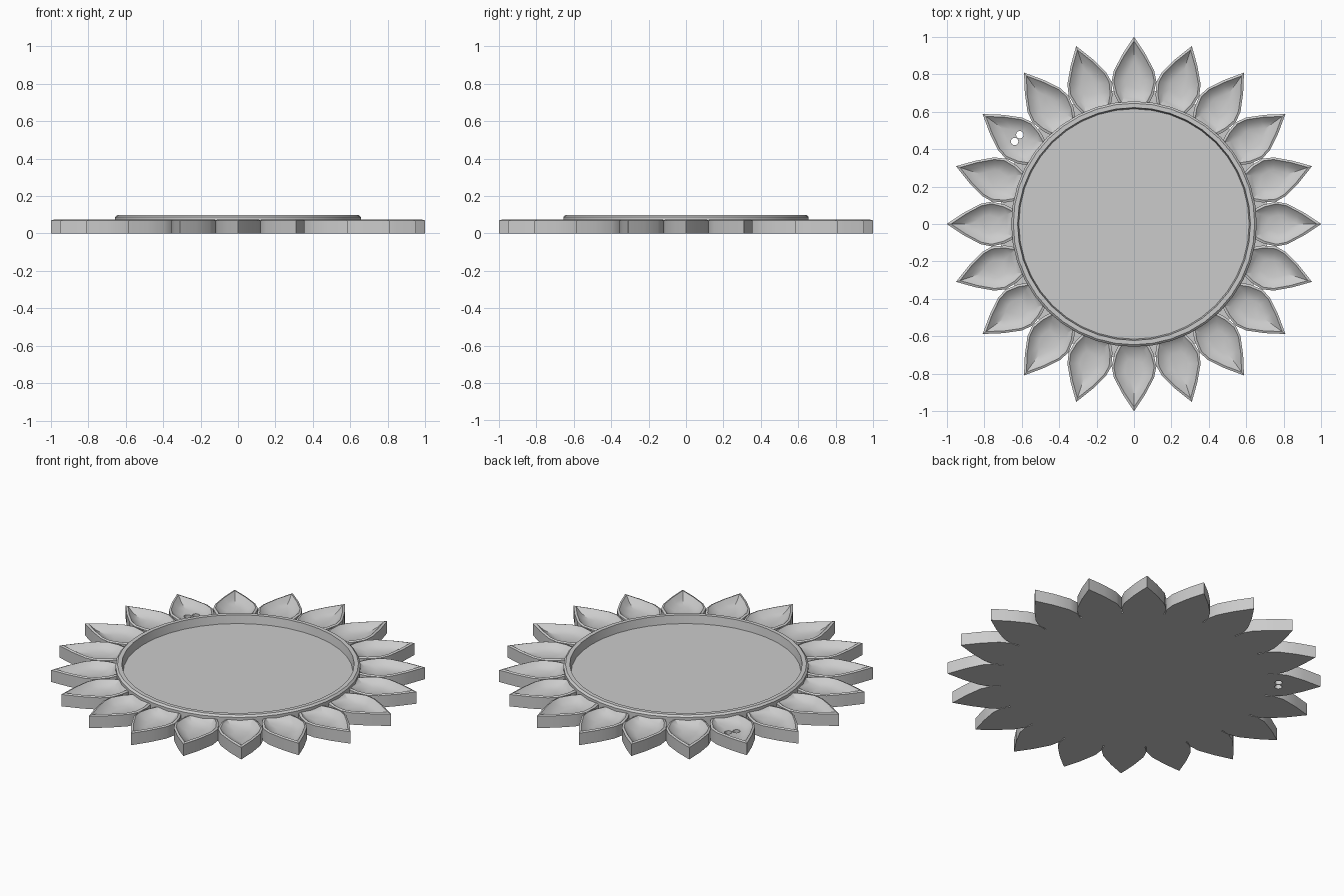
import bpy, bmesh, math
from mathutils import Vector

if "Cube" in bpy.data.objects:
    bpy.data.objects.remove(bpy.data.objects["Cube"])

grey = bpy.data.materials.new("plain_grey")
grey.use_nodes = True
COLOUR = (0.6, 0.6, 0.6, 1)
grey.diffuse_color = COLOUR
grey.node_tree.nodes["Principled BSDF"].inputs["Base Color"].default_value = COLOUR

PETALS = 20


def finish(bm, name):
    bmesh.ops.recalc_face_normals(bm, faces=bm.faces)
    mesh = bpy.data.meshes.new(name)
    bm.to_mesh(mesh)
    bm.free()
    mesh.materials.append(grey)
    return mesh


def add_object(name, mesh):
    obj = bpy.data.objects.new(name, mesh)
    bpy.context.collection.objects.link(obj)
    return obj


def smooth(obj, degrees):
    bpy.ops.object.select_all(action='DESELECT')
    obj.select_set(True)
    bpy.context.view_layer.objects.active = obj
    bpy.ops.object.shade_smooth_by_angle(angle=math.radians(degrees))


def lathe(name, profile, steps):
    bm = bmesh.new()
    verts = [bm.verts.new((r, 0, z)) for r, z in profile]
    edges = [bm.edges.new(pair) for pair in zip(verts, verts[1:])]
    bmesh.ops.spin(bm, geom=verts + edges, cent=(0, 0, 0), axis=(0, 0, 1),
                   angle=math.tau, steps=steps, use_duplicate=False)
    bmesh.ops.remove_doubles(bm, verts=bm.verts, dist=0.0005)
    return add_object(name, finish(bm, name))


def petal_mesh():
    # Half outline as (distance from centre, half width), mirrored across the axis
    half = [(0.635, 0.075), (0.69, 0.103), (0.76, 0.12), (0.82, 0.108), (0.91, 0.06)]
    outline = half + [(1.0, 0)] + [(x, -y) for x, y in reversed(half)]
    bm = bmesh.new()

    def ring(scale, z):
        return [bm.verts.new((0.78 + (x - 0.78) * scale, y * scale, z))
                for x, y in outline]

    # Upright sides, narrow rim, then a scooped bowl
    rings = [ring(1, 0), ring(1, 0.07), ring(0.9, 0.075),
             ring(0.7, 0.052), ring(0.4, 0.04)]
    n = len(outline)
    for low, high in zip(rings, rings[1:]):
        for i in range(n):
            j = (i + 1) % n
            bm.faces.new((low[i], low[j], high[j], high[i]))
    bm.faces.new(rings[0])
    bm.faces.new(rings[-1])
    return finish(bm, "petal")


# Central dish with its raised rim
dish = lathe("dish", [(0, 0.05), (0.615, 0.05), (0.622, 0.098), (0.645, 0.098),
                      (0.656, 0.088), (0.656, 0), (0, 0)], 40)
smooth(dish, 25)

# Low web closing the gaps between petal roots
web = lathe("petal_web", [(0.64, 0), (0.64, 0.03), (0.72, 0.03), (0.72, 0), (0.64, 0)], 40)
smooth(web, 25)

# Ring of petals
shared = petal_mesh()
petals = []
for i in range(PETALS):
    petal = add_object(f"petal_{i + 1:02d}", shared)
    petal.rotation_euler.z = math.tau * i / PETALS
    petals.append(petal)
smooth(petals[0], 30)

# Two hanging holes through one petal on the back right
holed = petals[8]
holed.data = shared.copy()
for x, y in ((-0.61, 0.477), (-0.638, 0.441)):
    bpy.ops.mesh.primitive_cylinder_add(vertices=20, radius=0.02, depth=0.4,
                                        location=Vector((x, y, 0.05)))
    cutter = bpy.context.object
    cutter.name = "hole_cutter"
    cutter.hide_render = True
    cutter.data.materials.append(grey)
    cut = holed.modifiers.new("hole", 'BOOLEAN')
    cut.object = cutter
    cut.solver = 'EXACT'
    bpy.context.view_layer.objects.active = holed
    bpy.ops.object.modifier_apply(modifier=cut.name)
    bpy.data.objects.remove(cutter)
